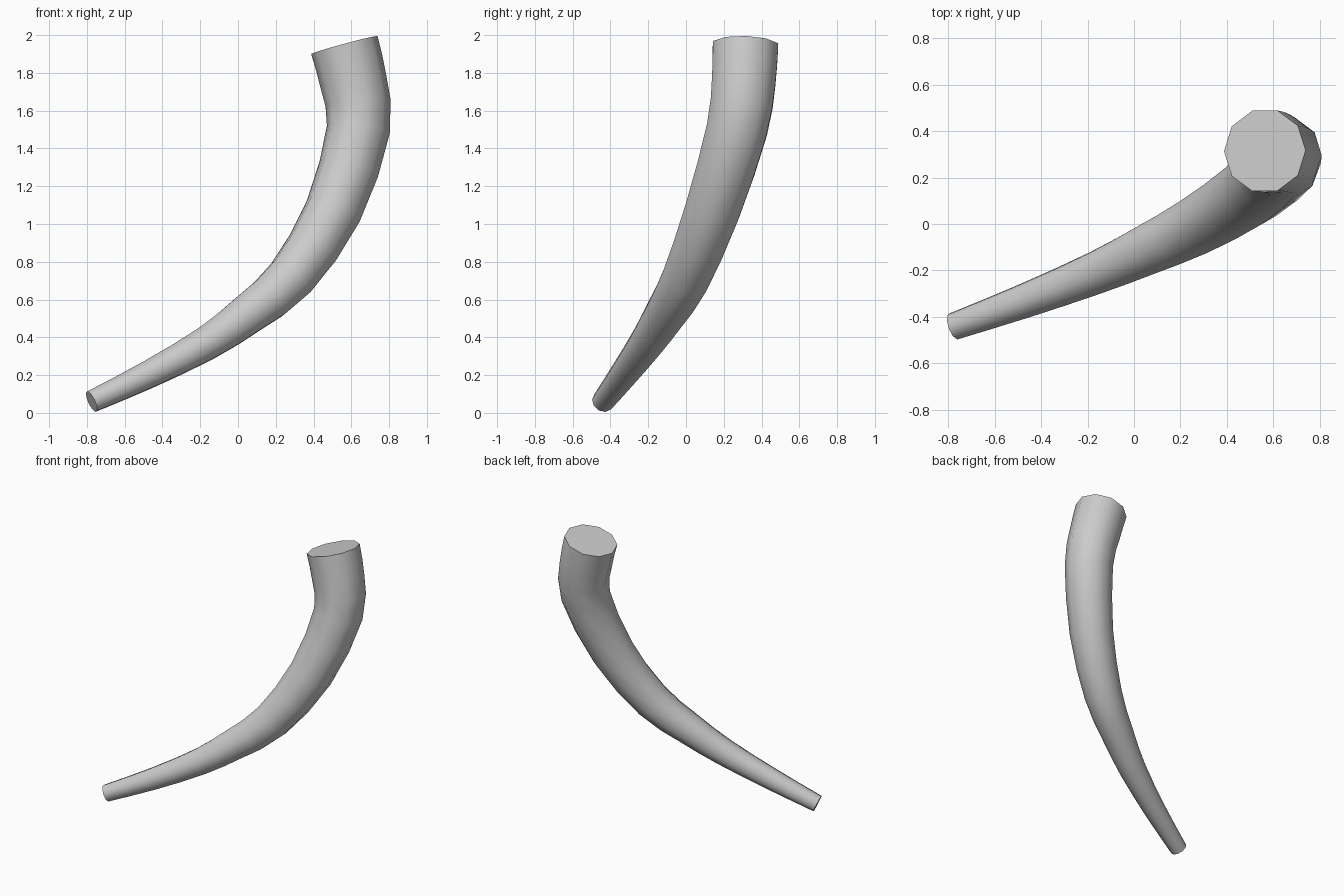
import bpy, bmesh, math
from mathutils import Vector

if "Cube" in bpy.data.objects:
    bpy.data.objects.remove(bpy.data.objects["Cube"])

SIDES = 10
STEPS = 2
# Centre line of the horn with radius: x, y, z, r (narrow tip to wide mouth)
PATH = [
    (-0.775, -0.44, 0.06, 0.060),
    (-0.47, -0.33, 0.205, 0.076),
    (-0.165, -0.21, 0.37, 0.094),
    (0.055, -0.11, 0.525, 0.112),
    (0.28, 0.00, 0.715, 0.132),
    (0.505, 0.14, 1.07, 0.152),
    (0.637, 0.27, 1.50, 0.168),
    (0.612, 0.305, 1.75, 0.177),
    (0.563, 0.315, 1.948, 0.182),
]


def smooth_path(points, steps):
    """Catmull-Rom interpolation of position and radius."""
    p = [Vector(q) for q in points]
    p = [2 * p[0] - p[1]] + p + [2 * p[-1] - p[-2]]
    out = []
    for i in range(1, len(p) - 2):
        a, b, c, d = p[i - 1:i + 3]
        for s in range(steps):
            t = s / steps
            out.append(0.5 * (2 * b + (c - a) * t + (2 * a - 5 * b + 4 * c - d) * t * t
                              + (3 * b - a - 3 * c + d) * t ** 3))
    return out + [p[-2]]


path = smooth_path(PATH, STEPS)
centres = [q.xyz for q in path]
last = len(path) - 1

# Sweep a ten-sided ring along the path, without twisting, from the mouth down
bm = bmesh.new()
rings = []
side = Vector((1, 0, 0))
for i in range(last, -1, -1):
    tangent = (centres[min(i + 1, last)] - centres[max(i - 1, 0)]).normalized()
    side = (side - tangent * side.dot(tangent)).normalized()
    up = tangent.cross(side)
    rings.append([bm.verts.new(centres[i] + path[i].w * (
        side * math.cos(2 * math.pi * k / SIDES) + up * math.sin(2 * math.pi * k / SIDES)))
        for k in range(SIDES)])

for a, b in zip(rings, rings[1:]):
    for k in range(SIDES):
        n = (k + 1) % SIDES
        bm.faces.new((a[k], b[k], b[n], a[n]))

# Flat end caps
bm.faces.new(rings[0])
bm.faces.new(rings[-1][::-1])
bmesh.ops.recalc_face_normals(bm, faces=bm.faces)

mesh = bpy.data.meshes.new("curved_horn")
bm.to_mesh(mesh)
bm.free()
horn = bpy.data.objects.new("curved_horn", mesh)
bpy.context.collection.objects.link(horn)

# Smooth sides, sharp rims
bpy.context.view_layer.objects.active = horn
horn.select_set(True)
bpy.ops.object.shade_smooth_by_angle(angle=math.radians(50))
